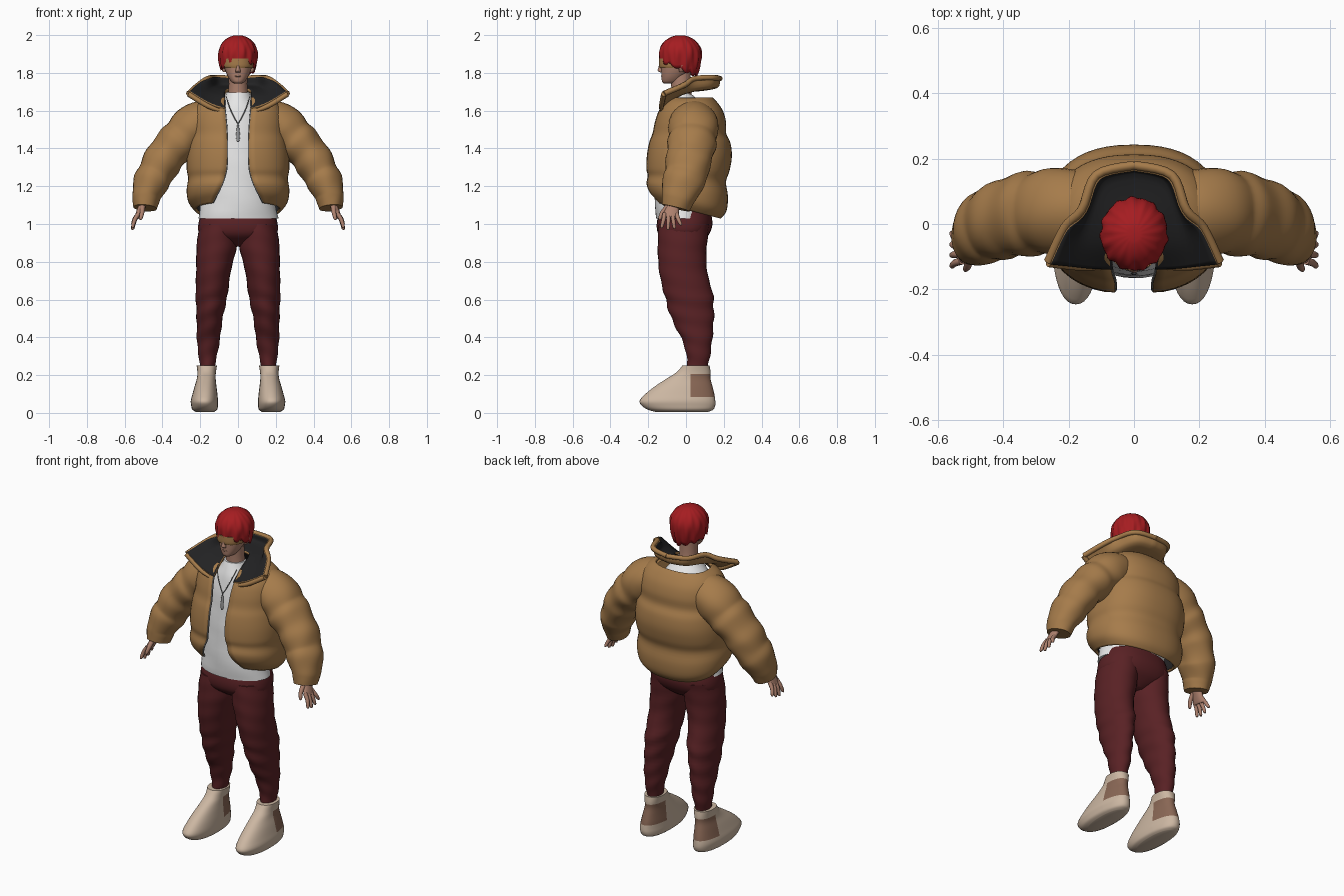
import bpy, bmesh, math
from mathutils import Vector

if "Cube" in bpy.data.objects:
    bpy.data.objects.remove(bpy.data.objects["Cube"])


def material(name, r, g, b):
    m = bpy.data.materials.new(name)
    m.use_nodes = True
    m.diffuse_color = (r, g, b, 1)
    node = m.node_tree.nodes["Principled BSDF"]
    node.inputs["Base Color"].default_value = (r, g, b, 1)
    node.inputs["Roughness"].default_value = 0.8
    return m


TAN = material("tan fabric", .38, .2, .07)
BLACK = material("black lining", .016, .016, .017)
WHITE = material("white cotton", .8, .8, .8)
MAROON = material("maroon cloth", .1, .0155, .018)
RED = material("red hair", .38, .012, .015)
SKIN = material("skin", .42, .22, .155)
CREAM = material("cream leather", .6, .47, .36)
BROWN = material("brown panel", .25, .135, .09)
METAL = material("grey metal", .3, .3, .3)


def finish(bm, name, mats, mirror=False, shell=0, rule=None):
    """Turn a bmesh into a smooth object, optionally mirrored and thickened."""
    mesh = bpy.data.meshes.new(name)
    for m in mats:
        mesh.materials.append(m)
    for f in bm.faces:
        f.smooth = True
        if rule:
            f.material_index = int(rule(f.calc_center_median()))
    bm.to_mesh(mesh)
    bm.free()
    ob = bpy.data.objects.new(name, mesh)
    bpy.context.collection.objects.link(ob)
    if mirror:
        ob.modifiers.new("Mirror", "MIRROR")
    if shell:
        s = ob.modifiers.new("Shell", "SOLIDIFY")
        s.thickness, s.offset = shell, -1
        s.material_offset = len(mats) - 1
    bpy.context.view_layer.objects.active = ob
    ob.select_set(True)
    bpy.ops.object.shade_smooth_by_angle(angle=math.radians(50))
    ob.select_set(False)
    return ob


def spline(rows, steps):
    """Catmull-Rom interpolation through rows of numbers."""
    rows = [Vector(r) for r in rows]
    out = []
    for i in range(len(rows) - 1):
        a, b, c, d = (rows[max(i - 1, 0)], rows[i], rows[i + 1], rows[min(i + 2, len(rows) - 1)])
        for k in range(steps):
            t = k / steps
            out.append(b + (c - a) * t / 2 + (a * 2 - b * 5 + c * 4 - d) * t * t / 2
                       + (b * 3 - a - c * 3 + d) * t ** 3 / 2)
    return out + [rows[-1]]


def grid(rows, closed):
    """Skin a list of point rows with quads."""
    bm = bmesh.new()
    vs = [[bm.verts.new(p) for p in row] for row in rows]
    n = len(rows[0])
    for lo, hi in zip(vs, vs[1:]):
        for j in range(n if closed else n - 1):
            k = (j + 1) % n
            bm.faces.new((lo[j], lo[k], hi[k], hi[j]))
    return bm, vs


def spow(v, p):
    return math.copysign(abs(v) ** p, v)


def loft(name, rings, mats, n=28, steps=4, flat=True, power=1, ripple=None, mirror=False, rule=None, cuts=()):
    """Rings are (x, y, z, half width, half depth); flat rings stay level."""
    rings = spline(rings, steps)
    rows = []
    for i, r in enumerate(rings):
        c = Vector(r[:3])
        t = Vector((0, 0, 1))
        if not flat:
            t = (Vector(rings[min(i + 1, len(rings) - 1)][:3]) - Vector(rings[max(i - 1, 0)][:3])).normalized()
        v = (Vector((0, 1, 0)) - t * t.y).normalized()
        u = v.cross(t)
        row = []
        for j in range(n):
            a = math.tau * j / n
            k = ripple(c.z, a) if ripple else 1
            row.append(c + u * r[3] * k * spow(math.cos(a), power) + v * r[4] * k * spow(math.sin(a), power))
        rows.append(row)
    bm, vs = grid(rows, True)
    bm.faces.new(vs[0])
    bm.faces.new(vs[-1])
    for point, normal in cuts:
        bmesh.ops.bisect_plane(bm, geom=bm.verts[:] + bm.edges[:] + bm.faces[:], plane_co=point, plane_no=normal)
    bmesh.ops.recalc_face_normals(bm, faces=bm.faces)
    return finish(bm, name, mats, mirror, 0, rule)


def level(z, w, front, back, x=0):
    return (x, (front + back) / 2, z, w, (back - front) / 2)


# Trousers
loft("trouser_hips", [level(1.07, .19, -.14, .13), level(1.0, .21, -.155, .14),
     level(.945, .2, -.145, .122), level(.905, .11, -.1, .085), level(.88, .04, -.06, .05)], [MAROON], power=.85)
loft("trouser_legs", [(.105, -.01, 1, .1, .135), (.113, -.02, .88, .106, .13), (.13, -.015, .75, .092, .127),
     (.14, .015, .62, .084, .128), (.15, .035, .5, .069, .112), (.157, .06, .38, .06, .078),
     (.16, .065, .3, .048, .062), (.163, .06, .22, .034, .05)], [MAROON], steps=6, mirror=True,
     ripple=lambda z, a: 1 + (.035 if z < .66 else .012) * math.sin(62 * z + 2 * math.sin(a + 1)))

# Shoes with a heel panel cut along straight borders
loft("shoes", [level(.006, .05, -.165, .12, .175), level(.018, .066, -.205, .145, .176),
     level(.04, .071, -.236, .155, .177), level(.065, .072, -.245, .155, .178), level(.1, .066, -.215, .15, .175),
     level(.14, .058, -.165, .14, .172), level(.18, .05, -.105, .13, .168),
     level(.215, .049, -.05, .13, .166), level(.25, .054, -.02, .125, .165)],
     [CREAM, BROWN], n=40, mirror=True, power=.9,
     cuts=[((0, 0, .085), (0, 0, 1)), ((0, 0, .205), (0, 0, 1)), ((0, .025, 0), (0, 1, 0))],
     rule=lambda c: c.y > .025 and .085 < c.z < .205)

# Shirt
loft("shirt", [level(1.03, .212, -.158, .11), level(1.1, .2, -.165, .13), level(1.3, .19, -.158, .15),
     level(1.5, .17, -.14, .15), level(1.6, .13, -.122, .11), level(1.66, .08, -.1, .06),
     level(1.695, .06, -.085, .02)], [WHITE], n=40,
     ripple=lambda z, a: 1 + .012 * math.sin(38 * z + 3 * a))

# Jacket body: quilted open-front shell of (z, half width, front, back, half opening)
body = spline([(1.075, .225, -.165, .185, .135), (1.12, .262, -.2, .215, .108), (1.18, .272, -.215, .222, .085),
               (1.24, .264, -.207, .212, .07), (1.29, .272, -.213, .232, .062), (1.36, .272, -.21, .243, .058),
               (1.43, .262, -.198, .235, .058), (1.48, .25, -.18, .213, .06), (1.54, .248, -.168, .212, .064),
               (1.6, .235, -.148, .195, .07), (1.645, .205, -.12, .165, .075), (1.67, .16, -.09, .14, .07)], 4)
rows = []
for z, w, front, back, gap in body:
    start = math.asin((gap / w) ** (1 / .85))
    row = []
    for j in range(49):
        a = start + (math.tau - 2 * start) * j / 48
        y = (front + back) / 2 - (back - front) / 2 * spow(math.cos(a), .85)
        tilt = .25 * y * max(0, min(1, (1.3 - z) / .2))
        row.append((w * spow(math.sin(a), .85), y, z - tilt))
    rows.append(row)
edge = [Vector(r[0]) for r in rows if r[0][2] < 1.63]
bm, _ = grid(rows, False)
finish(bm, "jacket_body", [TAN, BLACK], shell=.015)

# Zip tape along both front edges
loft("zip_tape", [(p.x - .002, p.y + .008, p.z, .004, .006) for p in edge], [METAL], n=6, steps=1, mirror=True)

# Puffy sleeves with gathered seams
loft("sleeves", [(.11, .04, 1.565, .09, .105), (.18, .04, 1.54, .115, .125), (.245, .04, 1.505, .12, .133),
     (.29, .035, 1.46, .11, .125), (.325, .03, 1.425, .113, .132), (.37, .022, 1.375, .1, .12),
     (.405, .012, 1.325, .105, .122), (.437, 0, 1.265, .093, .112), (.46, -.015, 1.22, .096, .112),
     (.482, -.035, 1.16, .078, .095), (.488, -.045, 1.125, .072, .085), (.492, -.055, 1.085, .062, .074)],
     [TAN], flat=False, steps=5, mirror=True,
     ripple=lambda z, a: 1 + .012 * math.sin(5 * a + 40 * z))

# Flared collar, from the neck out to the rim
inner = [(.068, -.128, 1.6), (.07, -.06, 1.66), (.065, .0, 1.69), (.045, .04, 1.7), (0, .05, 1.7)]
middle = [(.16, -.125, 1.63), (.165, -.05, 1.68), (.14, .05, 1.71), (.095, .14, 1.72), (0, .165, 1.72)]
rim = [(.262, -.115, 1.69), (.212, -.01, 1.735), (.16, .045, 1.77), (.115, .15, 1.775), (0, .18, 1.77)]
halves = [spline(r, 5) for r in (inner, middle, rim)]
full = [h + [Vector((-p.x, p.y, p.z)) for p in reversed(h[:-1])] for h in halves]
full = [list(c) for c in zip(*[spline(col, 4) for col in zip(*full)])]
bm, _ = grid(full, False)
finish(bm, "jacket_collar", [TAN, BLACK], shell=.018)
loft("collar_piping", [(*p, .014, .014) for p in halves[2]], [TAN], n=8, steps=1, flat=False, mirror=True)
loft("lapel_edge", [(.262, -.118, 1.688, .014, .014), (.16, -.13, 1.625, .013, .013),
     (.08, -.13, 1.595, .008, .008)], [TAN], n=8, flat=False, mirror=True)

# Neck, head, nose and ears
loft("neck", [(0, -.015, 1.62, .065, .06), (0, -.025, 1.71, .05, .052), (0, -.03, 1.82, .05, .055)], [SKIN])
loft("head", [level(1.745, .022, -.118, -.06), level(1.755, .037, -.127, -.03), level(1.785, .056, -.13, .0),
     level(1.83, .073, -.132, .045), level(1.88, .079, -.135, .062), level(1.93, .07, -.12, .06),
     level(1.97, .035, -.07, .02)], [SKIN], power=.9)
loft("nose", [(0, -.13, 1.803, .012, .008), (0, -.137, 1.812, .014, .013), (0, -.135, 1.83, .009, .011),
     (0, -.13, 1.86, .007, .008)], [SKIN], n=12)
loft("mouth", [(0, -.126, 1.778, .012, .003), (0, -.127, 1.782, .018, .005),
     (0, -.127, 1.787, .012, .003)], [BROWN], n=12)
loft("ears", [(.072, -.025, 1.805, .008, .01), (.08, -.022, 1.83, .012, .018),
     (.083, -.018, 1.86, .012, .02)], [SKIN], n=12, mirror=True)

# Blindfold wrapped round the eyes
loft("blindfold", [level(1.826, .078, -.139, .052), level(1.84, .083, -.143, .058),
     level(1.875, .084, -.143, .066)], [TAN], n=40, power=.9)

# Swept hair cap with a jagged fringe
rows = []
for i in range(15):
    row = []
    for j in range(72):
        a = math.tau * j / 72
        t = i / 14
        hem = 1.831 + .03 * math.cos(a) + .008 * math.sin(2 * a) - .018 * abs(math.sin(5.5 * a + .6))
        z = 1.998 - (1.998 - hem) * t ** 1.6
        h = (z - 1.9) / .1
        r = math.sqrt(max(.004, 1 - h * h)) if h > 0 else 1 - .17 * h * h
        r *= 1 + .035 * t * math.sin(11 * a + 7 * t) + .022 * math.sin(17 * a - 5 * t)
        row.append((.103 * r * math.sin(a), -.03 - .112 * r * math.cos(a), z))
    rows.append(row[::-1])
bm, vs = grid(rows, True)
bm.faces.new(vs[0][::-1])
bmesh.ops.recalc_face_normals(bm, faces=bm.faces)
finish(bm, "hair", [RED], shell=.012)

# Hands
loft("palms", [(.49, -.06, 1.13, .022, .028), (.51, -.07, 1.09, .019, .034), (.53, -.08, 1.045, .015, .041),
     (.535, -.082, 1.033, .011, .038)], [SKIN], n=16, flat=False, mirror=True)
for k, finger in enumerate(("index", "middle", "ring", "little")):
    y, drop = -.113 + .021 * k, (.058, .068, .062, .045)[k]
    spread = -.015 + .012 * k
    loft(finger + "_fingers", [(.527, y, 1.055, .0115, .0115), (.547, y + spread * .4, 1.045 - drop * .4, .011, .011),
         (.557, y + spread, 1.045 - drop, .0085, .0085), (.557, y + spread, 1.038 - drop, .004, .004)],
         [SKIN], n=10, flat=False, mirror=True)
loft("thumbs", [(.505, -.095, 1.095, .015, .015), (.508, -.125, 1.06, .012, .012), (.515, -.138, 1.03, .009, .009),
     (.516, -.14, 1.022, .004, .004)], [SKIN], n=10, flat=False, mirror=True)

# Necklace chain and pendant
loft("chain", [(.062, -.1, 1.675, .0025, .0025), (.046, -.128, 1.62, .0025, .0025),
     (.018, -.141, 1.56, .0025, .0025), (0, -.147, 1.53, .0025, .0025)],
     [METAL], n=6, flat=False, mirror=True)
loft("pendant", [(0, -.147, 1.53, .003, .003), (0, -.15, 1.505, .007, .004), (0, -.152, 1.46, .011, .004),
     (0, -.154, 1.435, .005, .003)], [METAL], n=8, steps=2)
